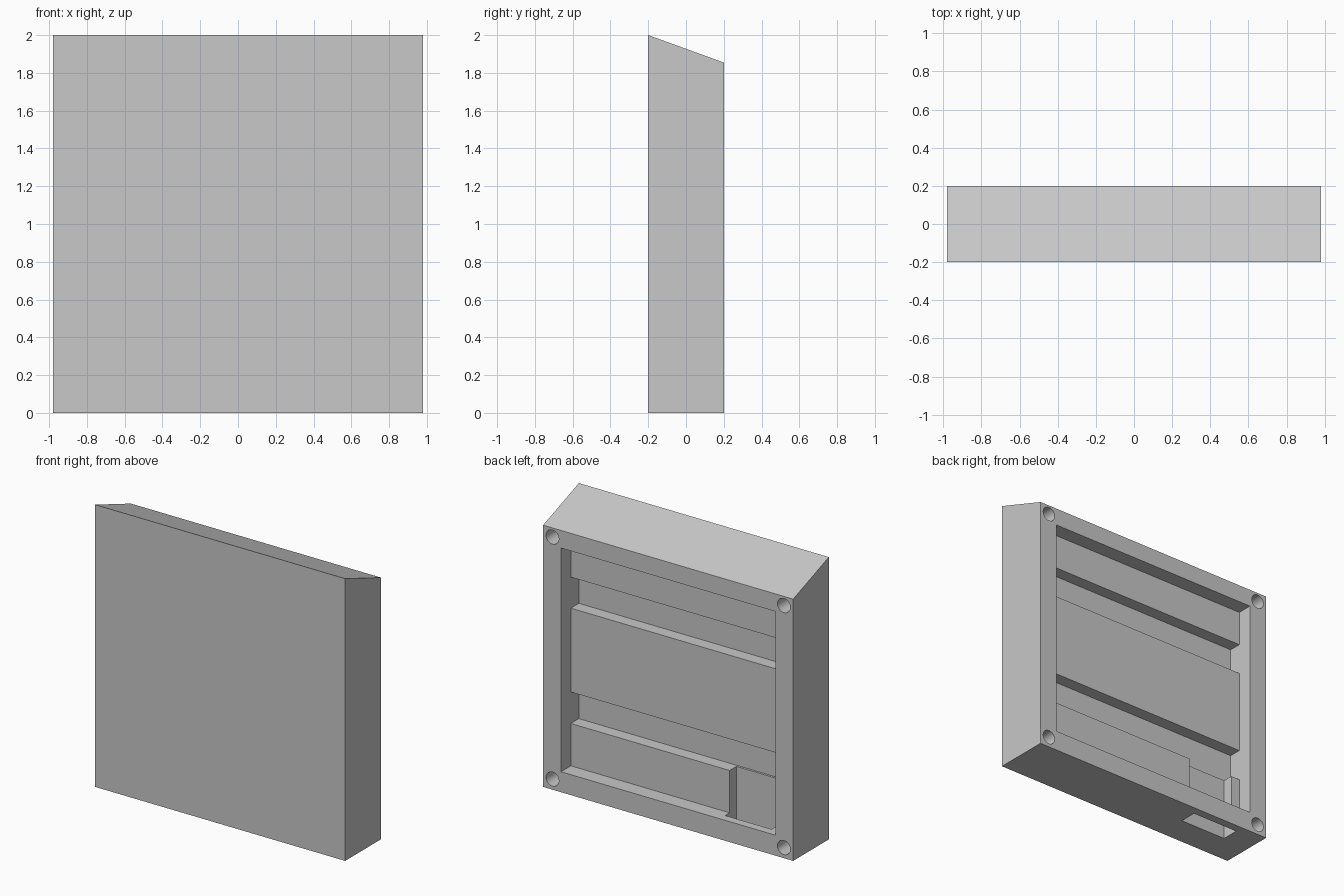
import bpy
import bmesh
import math
from mathutils import Matrix, Vector

old = bpy.data.objects.get("Cube")
if old:
    bpy.data.objects.remove(old, do_unlink=True)

# Single grey material
grey = bpy.data.materials.new("plain_grey")
grey.use_nodes = True
colour = (0.58, 0.58, 0.58, 1)
grey.diffuse_color = colour
grey.node_tree.nodes["Principled BSDF"].inputs["Base Color"].default_value = colour

HALF_X, BACK = 0.98, 0.2
FLOOR, GROOVE = 0.09, 0.0      # y depth of the recess floor and its grooves


def make_object(name, bm):
    bmesh.ops.recalc_face_normals(bm, faces=bm.faces)
    mesh = bpy.data.meshes.new(name)
    bm.to_mesh(mesh)
    bm.free()
    mesh.materials.append(grey)
    obj = bpy.data.objects.new(name, mesh)
    bpy.context.collection.objects.link(obj)
    return obj


def prism(name, profile, x0, x1):
    """Extrude a (y, z) profile along x."""
    bm = bmesh.new()
    face = bm.faces.new([bm.verts.new((x0, y, z)) for y, z in profile])
    ext = bmesh.ops.extrude_face_region(bm, geom=[face])
    verts = [v for v in ext["geom"] if isinstance(v, bmesh.types.BMVert)]
    bmesh.ops.translate(bm, verts=verts, vec=Vector((x1 - x0, 0, 0)))
    return make_object(name, bm)


def drill(name, x, z, radius, depth):
    bm = bmesh.new()
    place = Matrix.Translation((x, BACK, z)) @ Matrix.Rotation(math.pi / 2, 4, "X")
    bmesh.ops.create_cone(bm, cap_ends=True, segments=32, radius1=radius,
                          radius2=radius, depth=depth * 2, matrix=place)
    return make_object(name, bm)


def cut(target, cutter):
    mod = target.modifiers.new(cutter.name, "BOOLEAN")
    mod.operation, mod.solver, mod.object = "DIFFERENCE", "EXACT", cutter
    bpy.context.view_layer.objects.active = target
    bpy.ops.object.modifier_apply(modifier=mod.name)
    bpy.data.objects.remove(cutter, do_unlink=True)


# Slab with sloping top
body = prism("panel_body", [(-BACK, 0), (BACK, 0), (BACK, 1.855), (-BACK, 2)],
             -HALF_X, HALF_X)

# Rear recess whose floor has two horizontal grooves
bottom, top = 0.145, 1.73
recess = [(BACK + 0.1, bottom), (FLOOR, bottom)]
for low, high in ((0.445, 0.668), (1.262, 1.482)):
    recess += [(FLOOR, low), (GROOVE, low), (GROOVE, high), (FLOOR, high)]
recess += [(FLOOR, top), (BACK + 0.1, top)]
cut(body, prism("recess_cutter", recess, -0.84, 0.84))

# Connector pocket that opens through the bottom edge
pocket = [(0.015, -0.1), (0.14, -0.1), (0.14, 0.445), (0.015, 0.445)]
cut(body, prism("pocket_cutter", pocket, -0.77, -0.405))

# Screw holes in the rear corners
for x in (-0.907, 0.907):
    for z in (0.075, 1.79):
        cut(body, drill("hole_cutter", x, z, 0.05, 0.2))

# Smooth only the hole walls
bpy.ops.object.select_all(action="DESELECT")
body.select_set(True)
bpy.context.view_layer.objects.active = body
bpy.ops.object.shade_smooth_by_angle(angle=math.radians(15))
